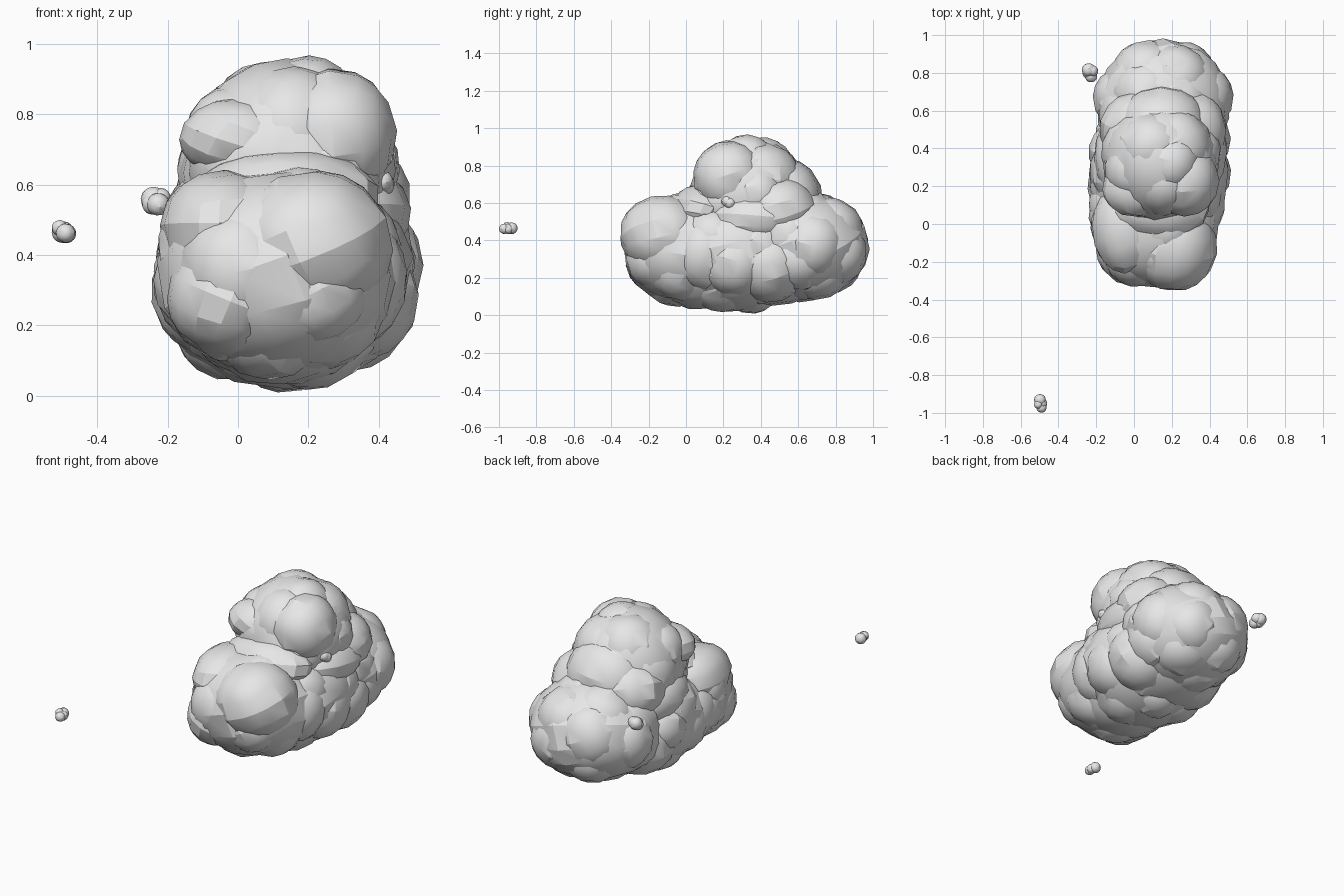
import bpy, bmesh, math, random
from mathutils import Euler

if "Cube" in bpy.data.objects:
    bpy.data.objects.remove(bpy.data.objects["Cube"])

random.seed(7)

# One pale grey for everything
grey = bpy.data.materials.new("pale_grey")
grey.diffuse_color = (0.8, 0.8, 0.8, 1)
grey.use_nodes = True
grey.node_tree.nodes["Principled BSDF"].inputs["Base Color"].default_value = grey.diffuse_color


def cube_sphere():
    """Rounded cube with four quads along each side: unit directions and faces."""
    bm = bmesh.new()
    bmesh.ops.create_cube(bm, size=2)
    bmesh.ops.subdivide_edges(bm, edges=bm.edges[:], cuts=3, use_grid_fill=True)
    bm.normal_update()
    bm.verts.index_update()
    dirs = [v.co.normalized() for v in bm.verts]
    faces = [[v.index for v in f.verts] for f in bm.faces]
    bm.free()
    return dirs, faces


DIRS, FACES = cube_sphere()


def add_ball(bm, centre, radii):
    """Add one cube-sphere, slightly turned at random."""
    rot = Euler([random.uniform(-0.5, 0.5) for _ in range(3)]).to_matrix()
    verts = []
    for d in DIRS:
        d = rot @ d
        verts.append(bm.verts.new([centre[i] + d[i] * radii[i] * 1.015 for i in range(3)]))
    for f in FACES:
        bm.faces.new([verts[i] for i in f])


def finish(bm, name):
    mesh = bpy.data.meshes.new(name)
    bm.to_mesh(mesh)
    bm.free()
    mesh.materials.append(grey)
    obj = bpy.data.objects.new(name, mesh)
    bpy.context.collection.objects.link(obj)
    bpy.ops.object.select_all(action="DESELECT")
    obj.select_set(True)
    bpy.context.view_layer.objects.active = obj
    bpy.ops.object.shade_smooth_by_angle(angle=math.radians(23))


def lobe(name, centre, radii, count, extra=()):
    """Core ellipsoid covered by evenly scattered puffs that touch its envelope."""
    bm = bmesh.new()
    add_ball(bm, centre, [r * 0.94 for r in radii])
    for i in range(count):
        z = 1 - 2 * (i + 0.5) / count
        a = i * 2.39996 + random.uniform(-0.25, 0.25)
        s = math.sqrt(1 - z * z)
        d = (s * math.cos(a), s * math.sin(a), z)
        p = random.uniform(0.15, 0.21)
        add_ball(bm, [centre[k] + d[k] * (radii[k] - p) for k in range(3)], [p] * 3)
    for c, r in extra:
        add_ball(bm, c, r)
    finish(bm, name)


# Main cloud: four overlapping lobes
lobe("front_lobe", (0.11, 0.0, 0.35), (0.36, 0.36, 0.312), 16,
     [((0.21, -0.125, 0.43), (0.23, 0.23, 0.21)),
      ((-0.03, -0.12, 0.28), (0.17, 0.20, 0.17)),
      ((-0.04, -0.02, 0.48), (0.18, 0.24, 0.16))])
lobe("middle_lobe", (0.13, 0.27, 0.335), (0.395, 0.41, 0.335), 20)
lobe("back_lobe", (0.155, 0.63, 0.37), (0.375, 0.37, 0.305), 18)
lobe("top_lobe", (0.14, 0.335, 0.64), (0.325, 0.335, 0.335), 18,
     [((0.0, 0.19, 0.73), (0.165, 0.15, 0.115)),
      ((0.27, 0.23, 0.74), (0.18, 0.19, 0.19))])

# Puffs that fill the hollows between the lobes
fill = bmesh.new()
for c, r in [((0.15, 0.52, 0.62), (0.24, 0.21, 0.22)),   # shoulder behind the top
             ((0.02, 0.50, 0.58), (0.20, 0.20, 0.18)),
             ((0.29, 0.50, 0.56), (0.20, 0.20, 0.18)),
             ((0.32, 0.38, 0.52), (0.17, 0.25, 0.14)),   # right waist
             ((-0.03, 0.36, 0.50), (0.18, 0.24, 0.16)),  # left waist
             ((0.14, 0.09, 0.57), (0.26, 0.17, 0.13)),   # notch at the front
             ((0.30, 0.45, 0.27), (0.21, 0.20, 0.20)),   # lower right
             ((0.0, 0.45, 0.27), (0.21, 0.20, 0.20)),    # lower left
             ((0.14, 0.45, 0.25), (0.28, 0.30, 0.20)),   # underside
             ((0.30, 0.10, 0.33), (0.18, 0.18, 0.20)),
             ((-0.05, 0.10, 0.33), (0.19, 0.19, 0.20)),
             ((0.12, 0.08, 0.22), (0.26, 0.26, 0.19))]:
    add_ball(fill, c, r)
finish(fill, "filler_puffs")


def wisp(name, c, parts):
    """Tiny stray puff made of a few small balls."""
    bm = bmesh.new()
    for off, r in parts:
        add_ball(bm, [c[k] + off[k] for k in range(3)], [r] * 3)
    finish(bm, name)


# Tiny loose puffs
wisp("front_wisp", (-0.495, -0.95, 0.465),
     [((-0.003, 0.018, 0.0), 0.031), ((0.005, -0.022, -0.003), 0.027),
      ((-0.012, -0.006, 0.012), 0.022), ((0.008, 0.0, -0.004), 0.027)])
wisp("side_wisp", (-0.235, 0.80, 0.55),
     [((-0.005, 0.015, 0.008), 0.036), ((0.008, -0.018, -0.006), 0.032),
      ((-0.008, 0.0, -0.005), 0.030), ((0.015, 0.01, 0.01), 0.030)])
wisp("right_wisp", (0.41, 0.22, 0.61), [((0, 0, 0), 0.03), ((0.005, 0.015, -0.01), 0.03)])
